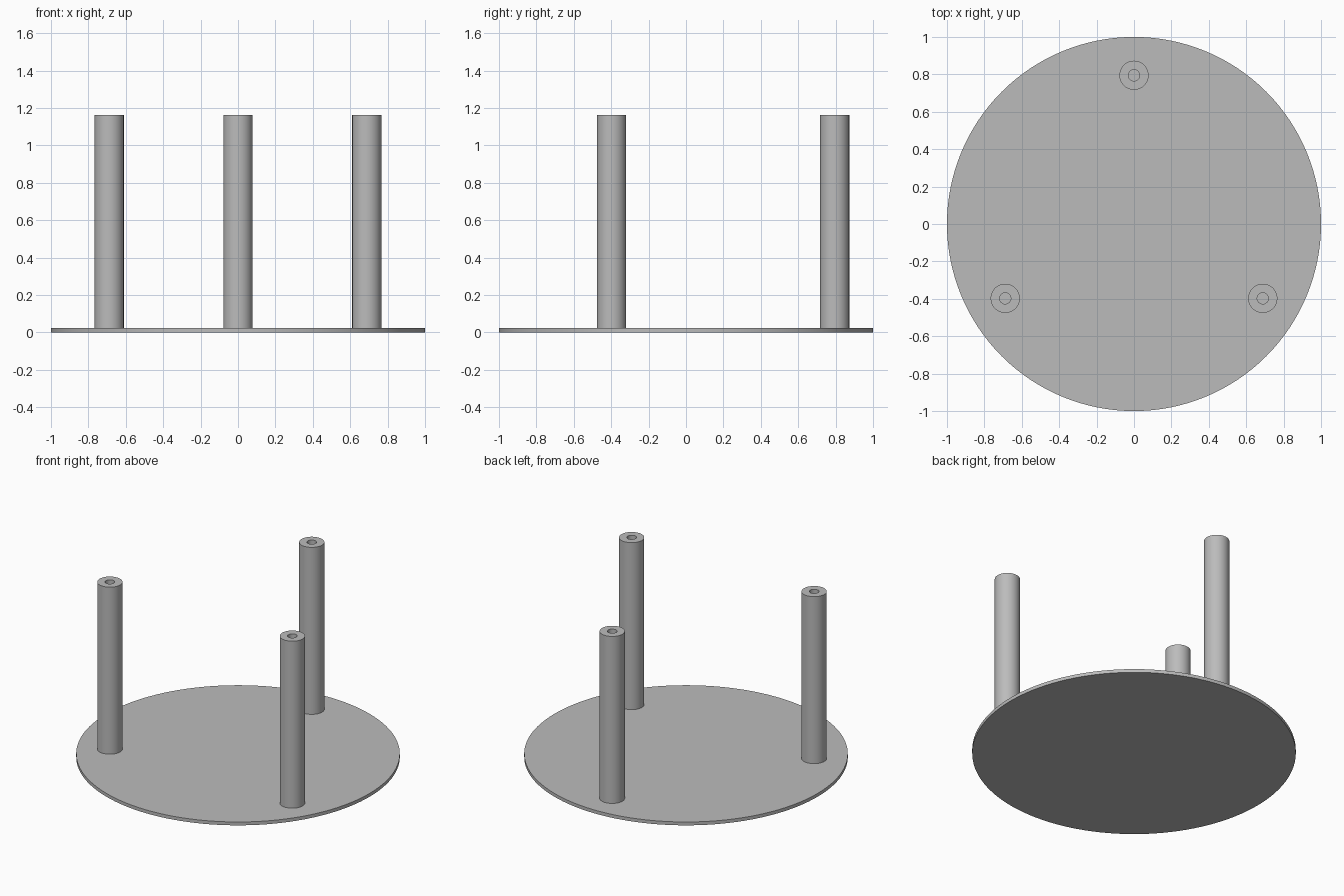
import bpy
import bmesh
from math import radians, sin, cos, tau

cube = bpy.data.objects.get("Cube")
if cube:
    bpy.data.objects.remove(cube)

PLATE_TOP = 0.023
POST_TOP = 1.162
POST_RADIUS = 0.078
HOLE_RADIUS = 0.03
HOLE_DEPTH = 0.3
POST_CIRCLE = 0.795

grey = bpy.data.materials.new("plain grey")
grey.use_nodes = True
colour = (0.5, 0.5, 0.5, 1)
grey.diffuse_color = colour
grey.node_tree.nodes["Principled BSDF"].inputs["Base Color"].default_value = colour


def lathe(name, profile, sides, location=(0, 0, 0)):
    """Turn (radius, height) points round z and cap both ends."""
    bm = bmesh.new()
    rings = [[bm.verts.new((r * cos(tau * i / sides), r * sin(tau * i / sides), z))
              for i in range(sides)] for r, z in profile]
    for low, high in zip(rings, rings[1:]):
        for i in range(sides):
            j = (i + 1) % sides
            bm.faces.new((low[i], low[j], high[j], high[i]))
    bm.faces.new(rings[0][::-1])
    bm.faces.new(rings[-1])
    bmesh.ops.recalc_face_normals(bm, faces=bm.faces)
    mesh = bpy.data.meshes.new(name)
    bm.to_mesh(mesh)
    bm.free()
    mesh.materials.append(grey)
    obj = bpy.data.objects.new(name, mesh)
    obj.location = location
    bpy.context.collection.objects.link(obj)
    bpy.ops.object.select_all(action="DESELECT")
    obj.select_set(True)
    bpy.context.view_layer.objects.active = obj
    bpy.ops.object.shade_smooth_by_angle(angle=radians(30))
    return obj


# Thin round base plate
lathe("base_plate", [(1, 0), (1, PLATE_TOP)], 128)

# Three standoff posts, each with a blind hole in its top
post_profile = [(POST_RADIUS, PLATE_TOP), (POST_RADIUS, POST_TOP),
                (HOLE_RADIUS, POST_TOP), (HOLE_RADIUS, POST_TOP - HOLE_DEPTH)]
for name, angle in (("back_post", 90), ("front_right_post", 210), ("front_left_post", 330)):
    a = radians(angle)
    lathe(name, post_profile, 48, (POST_CIRCLE * cos(a), POST_CIRCLE * sin(a), 0))
